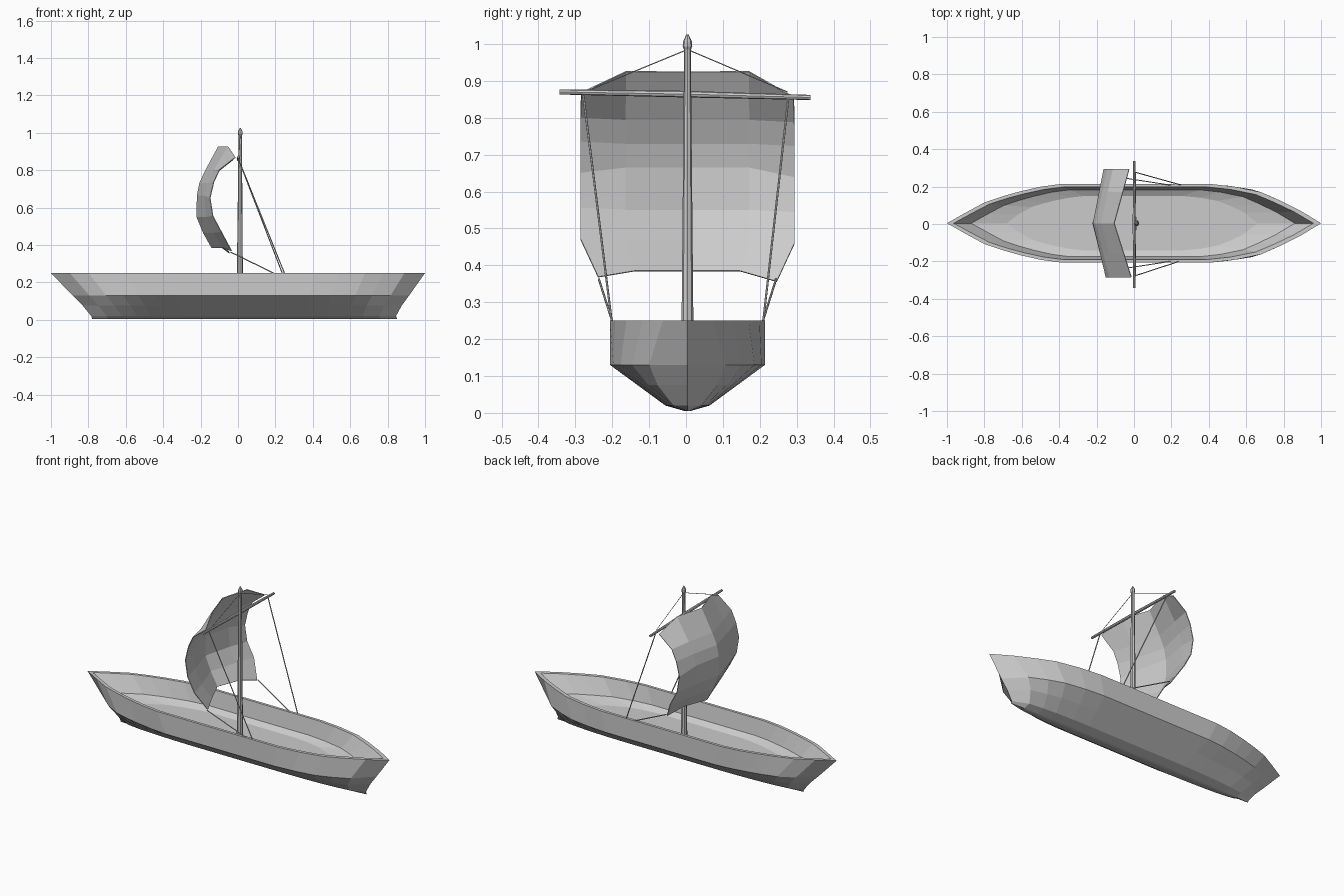
import bpy, bmesh
from mathutils import Vector

cube = bpy.data.objects.get("Cube")
if cube:
    bpy.data.objects.remove(cube, do_unlink=True)

grey = bpy.data.materials.new("plain_grey")
grey.use_nodes = True
grey.diffuse_color = (0.6, 0.6, 0.6, 1)
grey.node_tree.nodes["Principled BSDF"].inputs["Base Color"].default_value = (0.6, 0.6, 0.6, 1)
MID = 0.004  # sideways centre of the hull


def finish(name, bm):
    bmesh.ops.recalc_face_normals(bm, faces=bm.faces)
    mesh = bpy.data.meshes.new(name)
    bm.to_mesh(mesh)
    bm.free()
    mesh.materials.append(grey)
    obj = bpy.data.objects.new(name, mesh)
    bpy.context.collection.objects.link(obj)
    return obj


def bridge(bm, a, b):
    for i in range(len(a)):
        j = (i + 1) % len(a)
        bm.faces.new((a[i], a[j], b[j], b[i]))


def spar(name, stations, sides=8):
    """Straight tapered rod through (point, radius) stations."""
    bm = bmesh.new()
    axis = Vector(stations[-1][0]) - Vector(stations[0][0])
    turn = axis.to_track_quat('Z', 'Y')
    rings = []
    for point, radius in stations:
        ring = bmesh.ops.create_circle(bm, segments=sides, radius=radius)["verts"]
        for v in ring:
            v.co = turn @ v.co + Vector(point)
        rings.append(ring)
    for a, b in zip(rings, rings[1:]):
        bridge(bm, a, b)
    bm.faces.new(rings[0])
    bm.faces.new(rings[-1])
    return finish(name, bm)


# Hull: nested pointed outlines lofted from keel to rim and down to the floor
OUTLINE = [(-1, 0), (-.9, .27), (-.8, .53), (-.7, .69), (-.61, .81), (-.5, .93),
           (-.39, 1), (-.2, 1), (0, 1), (.2, 1), (.41, 1), (.54, .93), (.68, .79),
           (.78, .58), (.89, .32), (1, 0)]


def outline_ring(bm, bow, stern, width, z, fullness=1.0):
    def place(t, w, side):
        x = (bow + stern) / 2 + t * (stern - bow) / 2
        return bm.verts.new((x, MID + side * width * w ** fullness, z))
    port = [place(t, w, 1) for t, w in OUTLINE]
    starboard = [place(t, w, -1) for t, w in OUTLINE[-2:0:-1]]
    return port + starboard


bm = bmesh.new()
rings = [outline_ring(bm, *r) for r in [
    (-.78, .85, .008, .005, .5),    # keel
    (-.785, .845, .06, .02, .4),    # bottom edge
    (-.83, .875, .135, .075, .45),  # bilge
    (-.885, .915, .21, .13, .62),   # outer chine
    (-1, 1, .21, .25),              # outer rim
    (-.965, .96, .194, .25),        # inner rim
    (-.87, .86, .179, .155),        # inner chine
    (-.68, .66, .145, .135, .8)]]   # floor edge
for a, b in zip(rings, rings[1:]):
    bridge(bm, a, b)
bm.faces.new(rings[0])
bm.faces.new(rings[-1])
finish("hull", bm)

# Sail: blend from a full centre curve to a shallower edge curve
CENTRE = [(-.105, .925), (-.175, .795), (-.205, .73), (-.218, .665),
          (-.22, .55), (-.185, .465), (-.14, .385)]
EDGE = [(-.02, .862), (-.105, .795), (-.135, .73), (-.155, .645),
        (-.14, .55), (-.095, .465), (-.04, .362)]
HALF = [.288, .29, .29, .29, .29, .29, .242]
bm = bmesh.new()
rows = []
for (cx, cz), (ex, ez), half in zip(CENTRE, EDGE, HALF):
    row = []
    for y in (-1, -.58, 0, .58, 1):
        f = abs(y)
        z = ez - .006 * y if f == 1 else cz
        x = cx + (ex - cx) * f - .006 * y
        row.append(bm.verts.new((x, MID + y * half, z)))
    rows.append(row)
for a, b in zip(rows, rows[1:]):
    for i in range(len(a) - 1):
        bm.faces.new((a[i], a[i + 1], b[i + 1], b[i]))
sail = finish("sail", bm)
thick = sail.modifiers.new("cloth_thickness", 'SOLIDIFY')
thick.thickness = 0.004
thick.offset = 0

# Mast with a small finial
spar("mast", [((.01, MID, .13), .018), ((.01, MID, .25), .016), ((.012, MID, .985), .009)])
spar("mast_finial", [((.012, MID, .98), .007), ((.012, MID, .993), .013),
                     ((.012, MID, 1.007), .012), ((.012, MID, 1.026), .003)])

# Yard carrying the sail
spar("yard", [((.002, -.343, .87), .007), ((.002, 0, .864), .009), ((.002, .337, .855), .007)])

# Rigging on both beams: lift, brace and sheet
for label, s, aft in (("back", 1, .25), ("front", -1, .238)):
    lines = {
        "lift": ((.012, MID, .985), (.002, s * .275, .87), .0015),
        "brace": ((.002, s * .278, .86), (aft, MID + s * .205, .245), .003),
        "sheet": ((-.04, MID + s * .24, .362), (.2, MID + s * .203, .245), .003),
    }
    for kind, (start, end, radius) in lines.items():
        spar(f"{kind}_{label}", [(start, radius), (end, radius)], 6)
